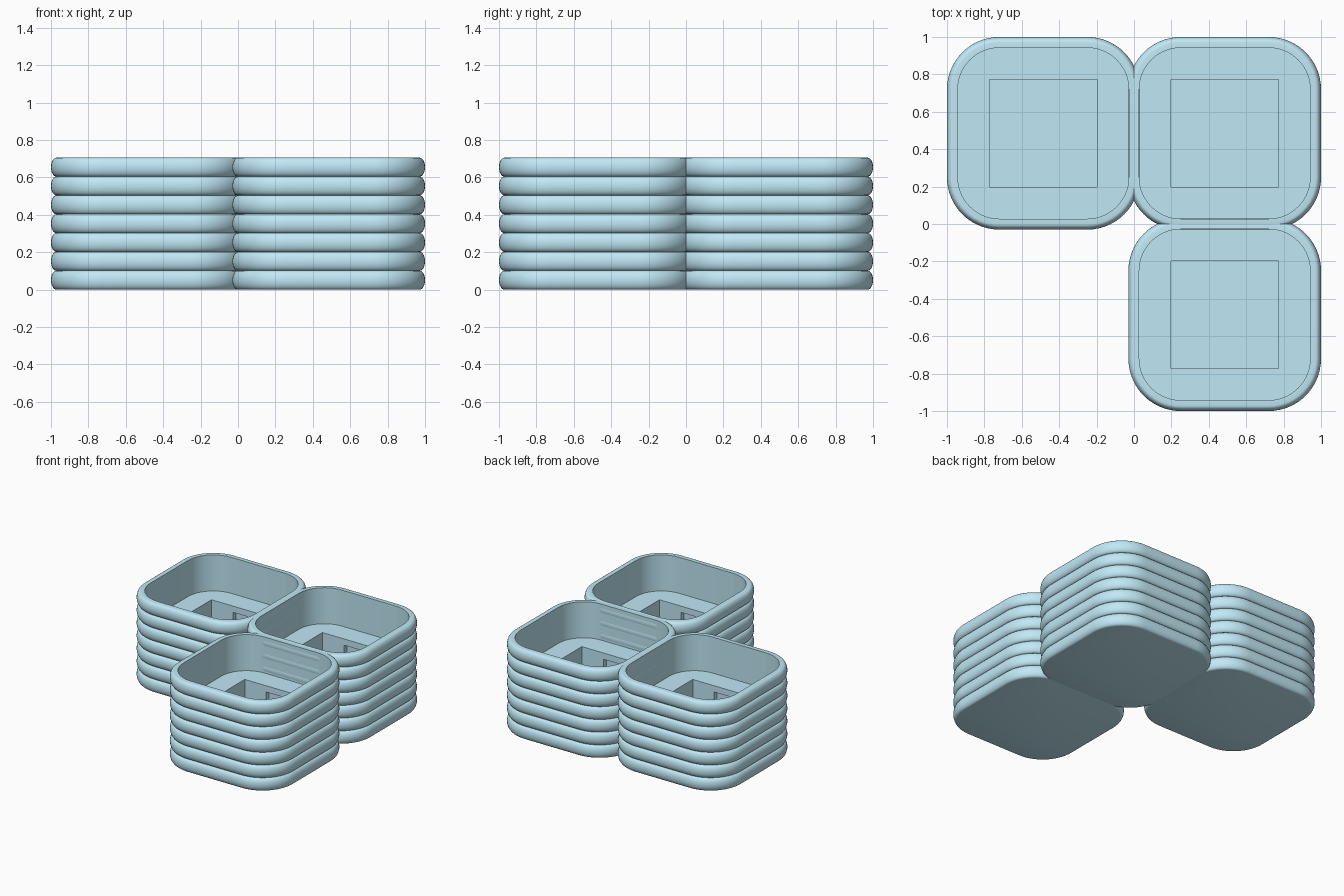
import bpy, bmesh, math

if "Cube" in bpy.data.objects:
    bpy.data.objects.remove(bpy.data.objects["Cube"])

PITCH = 0.485      # offset of each well centre from the origin
HALF = 0.515       # outer half width
RADIUS = 0.28      # outer corner radius
HEIGHT = 0.705
RINGS = 7
FLOOR_Z = 0.42

mat = bpy.data.materials.new("sky_blue")
mat.diffuse_color = (0.53, 0.81, 0.92, 1)
mat.use_nodes = True
mat.node_tree.nodes["Principled BSDF"].inputs["Base Color"].default_value = mat.diffuse_color


def rounded_square(inset, z, steps=14):
    """Points of a rounded square, offset inwards by inset."""
    r, c = RADIUS - inset, HALF - RADIUS
    pts = []
    for k, (sx, sy) in enumerate([(1, 1), (-1, 1), (-1, -1), (1, -1)]):
        for i in range(steps + 1):
            a = math.pi / 2 * (k + i / steps)
            pts.append((sx * c + r * math.cos(a), sy * c + r * math.sin(a), z))
    return pts


def loft(name, sections):
    bm = bmesh.new()
    loops = [[bm.verts.new(p) for p in rounded_square(i, z)] for i, z in sections]
    for a, b in zip(loops, loops[1:]):
        n = len(a)
        for i in range(n):
            j = (i + 1) % n
            bm.faces.new((a[i], a[j], b[j], b[i]))
    bm.faces.new(loops[0][::-1])
    bm.faces.new(loops[-1])
    bmesh.ops.recalc_face_normals(bm, faces=bm.faces)
    mesh = bpy.data.meshes.new(name)
    bm.to_mesh(mesh)
    bm.free()
    obj = bpy.data.objects.new(name, mesh)
    bpy.context.collection.objects.link(obj)
    return obj


def cut_box(obj, x, y, z0, z1):
    """Subtract a box centred on the object's origin."""
    bpy.ops.mesh.primitive_cube_add(size=1, location=(0, 0, (z0 + z1) / 2))
    cutter = bpy.context.object
    cutter.name = "pocket_cutter"
    cutter.scale = (x, y, z1 - z0)
    cutter.hide_render = True
    mod = obj.modifiers.new("cut", 'BOOLEAN')
    mod.operation = 'DIFFERENCE'
    mod.solver = 'EXACT'
    mod.object = cutter
    bpy.context.view_layer.objects.active = obj
    bpy.ops.object.modifier_apply(modifier=mod.name)
    bpy.data.objects.remove(cutter)


# ribbed outside from bottom to rim, then down the inner wall to the floor
step = HEIGHT / RINGS
sections = []
for ring in range(RINGS):
    for i in range(0 if ring == 0 else 1, 13):
        t = math.radians(-90 + 15 * i)
        sections.append((0.028 * (1 - math.cos(t)), step * (ring + 0.5 + 0.5 * math.sin(t))))
sections += [(0.058, HEIGHT), (0.058, FLOOR_Z)]

well = loft("switch_well", sections)

# square socket and its two clip notches
cut_box(well, 0.576, 0.576, 0.06, FLOOR_Z + 0.1)
cut_box(well, 0.2, 0.65, 0.06, FLOOR_Z - 0.05)

well.data.materials.append(mat)
bpy.ops.object.select_all(action='DESELECT')
well.select_set(True)
bpy.context.view_layer.objects.active = well
bpy.ops.object.shade_smooth_by_angle(angle=math.radians(35))

# three wells in an L
well.name = "back_right_well"
well.location = (PITCH, PITCH, 0)
for name, x, y in [("back_left_well", -PITCH, PITCH), ("front_right_well", PITCH, -PITCH)]:
    copy = bpy.data.objects.new(name, well.data)
    copy.location = (x, y, 0)
    bpy.context.collection.objects.link(copy)
